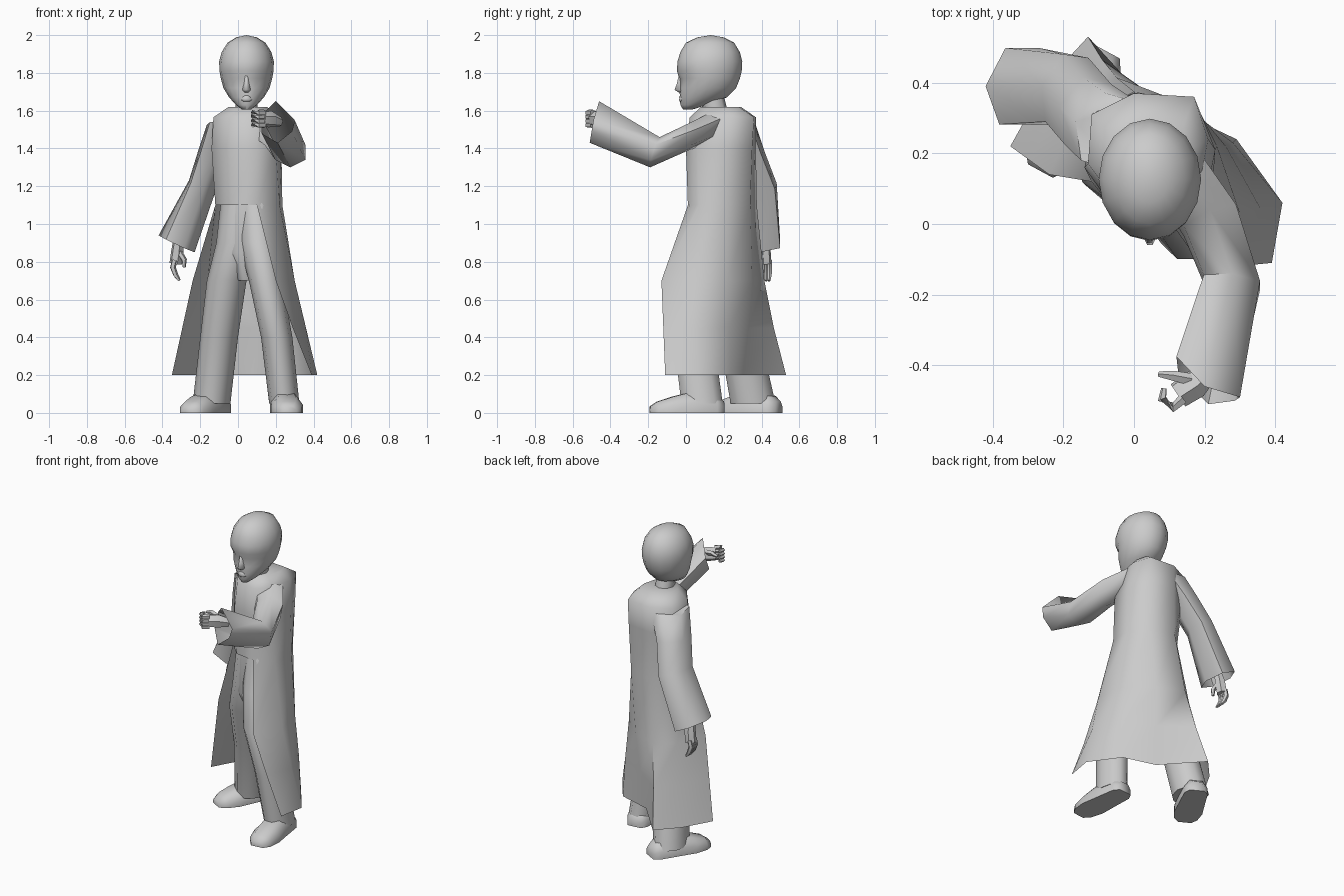
import bpy
import bmesh
from math import sin, cos, pi
from mathutils import Vector

cube = bpy.data.objects.get("Cube")
if cube:
    bpy.data.objects.remove(cube, do_unlink=True)

grey = bpy.data.materials.new("plain_grey")
grey.use_nodes = True
COLOUR = (0.6, 0.6, 0.6, 1)
grey.diffuse_color = COLOUR
grey.node_tree.nodes["Principled BSDF"].inputs["Base Color"].default_value = COLOUR


def finish(name, bm, angle=50, recalc=True):
    """Turn a bmesh into a shaded, coloured object."""
    if recalc:
        bmesh.ops.recalc_face_normals(bm, faces=bm.faces[:])
    mesh = bpy.data.meshes.new(name)
    bm.to_mesh(mesh)
    bm.free()
    mesh.materials.append(grey)
    obj = bpy.data.objects.new(name, mesh)
    bpy.context.collection.objects.link(obj)
    bpy.ops.object.select_all(action='DESELECT')
    obj.select_set(True)
    bpy.context.view_layer.objects.active = obj
    bpy.ops.object.shade_smooth_by_angle(angle=angle * pi / 180)


def add_loft(bm, rings, cap_start=True, cap_end=True):
    """Skin rings of points; rings shorter than the fullest one stay open."""
    full = max(len(r) for r in rings)
    rows = [[bm.verts.new(p) for p in r] for r in rings]
    for a, b in zip(rows, rows[1:]):
        closed = len(a) == len(b) == full
        for i in range(full if closed else min(len(a), len(b)) - 1):
            j = (i + 1) % full
            bm.faces.new((a[i], a[j], b[j], b[i]))
    if cap_start:
        bm.faces.new(rows[0][::-1])
    if cap_end:
        bm.faces.new(rows[-1])
    return rows


def ring(centre, u, v, n=6):
    """Ellipse of n points around a centre, spanned by two half axes."""
    c, u, v = Vector(centre), Vector(u), Vector(v)
    return [c + u * cos(2 * pi * i / n) + v * sin(2 * pi * i / n) for i in range(n)]


def flat_ring(x, y, z, rx, ry, n=8):
    return ring((x, y, z), (rx, 0, 0), (0, ry, 0), n)


def add_tube(bm, path, radii, n=6):
    """Tapered limb along a short path."""
    pts = [Vector(p) for p in path]
    rings = []
    for i, p in enumerate(pts):
        d = (pts[min(i + 1, len(pts) - 1)] - pts[max(i - 1, 0)]).normalized()
        side = d.orthogonal().normalized()
        rings.append(ring(p, side * radii[i], d.cross(side) * radii[i], n))
    add_loft(bm, rings)


# Long coat: open skirt below the waist, closed jacket above
coat_levels = [
    (0.2, [(.39, -.11), (.42, .06), (.29, .24), (.08, .3), (-.13, .53), (-.25, .4), (-.35, .22)]),
    (0.45, [(.29, -.12), (.36, .04), (.28, .23), (.1, .33), (-.09, .465), (-.2, .36), (-.295, .18)]),
    (0.7, [(.2, -.13), (.3, .03), (.26, .22), (.12, .35), (-.05, .415), (-.16, .32), (-.24, .14)]),
    (1.1, [(.1, .01), (.22, .07), (.235, .22), (.16, .34), (0, .375), (-.1, .28), (-.12, .12), (-.03, .03)]),
    (1.4, [(.1, 0), (.2, .06), (.23, .21), (.17, .35), (0, .37), (-.11, .32), (-.14, .16), (-.04, .02)]),
    (1.565, [(.1, .02), (.18, .09), (.21, .24), (.17, .36), (0, .37), (-.12, .31), (-.13, .17), (-.04, .05)]),
    (1.62, [(.09, .08), (.13, .12), (.155, .21), (.14, .28), (.02, .29), (-.05, .25), (-.05, .16), (0, .09)]),
]
bm = bmesh.new()
add_loft(bm, [[(x, y, z) for x, y in pts] for z, pts in coat_levels], cap_start=False)
finish("long_coat", bm, 60, recalc=False)

# Wide six-sided sleeves, open at the cuffs
sleeves = {
    "left_sleeve": [
        ring((.135, .13, 1.515), (0, .03, .09), (.07, .05, 0)),
        ring((.215, .01, 1.46), (0, .03, .085), (.085, .035, 0)),
        ring((.277, -.165, 1.38), (0, .025, .08), (.092, -.01, 0)),
        [(.2, -.46, 1.65), (.3, -.49, 1.55), (.285, -.5, 1.49),
         (.21, -.51, 1.43), (.125, -.42, 1.48), (.12, -.375, 1.57)],
    ],
    "right_sleeve": [
        ring((-.065, .26, 1.535), (-.1, .03, -.01), (.04, .11, -.01)),
        ring((-.13, .31, 1.38), (-.08, .02, .01), (.03, .11, 0)),
        ring((-.19, .38, 1.2), (-.07, .01, .03), (.03, .11, 0)),
        ring((-.325, .39, .895), (-.095, 0, .045), (.01, .125, 0)),
    ],
}
for name, rings in sleeves.items():
    bm = bmesh.new()
    add_loft(bm, rings, cap_end=False)
    finish(name, bm, 65)

# Trouser legs, joined by a pelvis
trousers = {
    "left_leg": [(.245, .085, .05, .08, .115), (.205, .04, .4, .083, .112), (.15, .01, .68, .088, .115),
                 (.11, .09, .9, .105, .13), (.09, .15, 1.13, .105, .13)],
    "right_leg": [(-.14, .355, .05, .1, .125), (-.1, .285, .4, .1, .115), (-.06, .19, .7, .105, .125),
                  (-.01, .16, .9, .105, .13), (.0, .165, 1.13, .09, .125)],
    "pelvis": [(.045, .13, .7, .05, .07), (.05, .135, .85, .14, .12), (.05, .165, 1.12, .14, .14)],
}
for name, rows in trousers.items():
    bm = bmesh.new()
    add_loft(bm, [flat_ring(*r, n=10) for r in rows])
    finish(name, bm)

# Shoes: arched sections from heel to toe (position, half width, height)
SECTIONS = [(0, .045, .06), (.1, .07, .09), (.45, .078, .11), (.7, .085, .085), (.9, .07, .06), (1, .04, .035)]


def shoe(name, heel, toe):
    heel, toe = Vector(heel), Vector(toe)
    up = Vector((0, 0, 1))
    side = (toe - heel).cross(up).normalized()
    rings = []
    for t, w, h in SECTIONS:
        c = heel.lerp(toe, t)
        outline = [(-1, 0), (1, 0), (1, .5), (.55, 1), (-.55, 1), (-1, .5)]
        rings.append([c + side * w * a + up * h * b for a, b in outline])
    bm = bmesh.new()
    add_loft(bm, rings)
    finish(name, bm, 60)


shoe("left_shoe", (.235, .2, 0), (.27, -.19, 0))
shoe("right_shoe", (-.08, .49, 0), (-.265, .15, 0))

# Neck
bm = bmesh.new()
add_loft(bm, [flat_ring(.045, .165, 1.56, .06, .065), flat_ring(.045, .13, 1.7, .055, .065)])
finish("neck", bm)

# Head: rings given as height, face depth, back depth, half width
head_levels = [(1.605, -.015, .03, .022), (1.63, -.03, .11, .055), (1.67, -.032, .215, .092),
               (1.72, -.035, .265, .122), (1.77, -.036, .285, .136), (1.81, -.048, .295, .143),
               (1.86, -.045, .298, .145), (1.91, -.03, .285, .132), (1.96, .0, .255, .1), (1.988, .06, .2, .055)]
bm = bmesh.new()
rows = add_loft(bm, [flat_ring(.045, (f + b) / 2, z, w, (b - f) / 2, 16) for z, f, b, w in head_levels])
for row, depth in zip(rows[3:5], (.004, .012)):
    for i in (10, 11, 13, 14):          # eye sockets and cheeks
        row[i].co.y += depth
crown = bmesh.ops.poke(bm, faces=[f for f in bm.faces if all(v in rows[-1] for v in f.verts)])
for v in crown["verts"]:
    v.co.z = 2.0
finish("head", bm, 60)

# Nose and lips
bm = bmesh.new()
add_loft(bm, [[(.045 - w, y + .03, z), (.045 - w / 3, y, z), (.045 + w / 3, y, z), (.045 + w, y + .03, z)]
              for z, y, w in [(1.697, -.04, .02), (1.71, -.06, .022), (1.745, -.048, .018), (1.79, -.038, .016)]])
finish("nose", bm, 80)
bm = bmesh.new()
add_loft(bm, [flat_ring(.045, -.022, z, w, d, 6)
              for z, w, d in [(1.648, .02, .012), (1.656, .03, .017), (1.664, .03, .015), (1.672, .024, .017),
                              (1.68, .014, .012)]])
finish("lips", bm, 80)

# Raised left hand: palm, loosely closed fingers and thumb
bm = bmesh.new()
add_tube(bm, [(.22, -.41, 1.54), (.17, -.455, 1.555), (.125, -.485, 1.555)], [.028, .044, .04])
for k in range(4):
    z = 1.59 - .022 * k
    add_tube(bm, [(.14, -.495, z), (.11, -.52, z), (.08, -.495, z), (.085, -.465, z)], [.016, .015, .014, .008], 5)
add_tube(bm, [(.16, -.44, 1.575), (.11, -.43, 1.585), (.07, -.425, 1.575)], [.018, .015, .008], 5)
finish("left_hand", bm)

# Lowered right hand: palm, hanging fingers and thumb
bm = bmesh.new()
add_tube(bm, [(-.315, .4, .93), (-.32, .415, .86), (-.33, .42, .79)], [.025, .034, .034])
for k in range(4):
    y = .395 + .015 * k
    add_tube(bm, [(-.335, y, .81), (-.345, y, .77), (-.33, y, .73), (-.31, y, .7)], [.016, .016, .014, .008], 5)
add_tube(bm, [(-.31, .4, .85), (-.285, .39, .81), (-.285, .39, .77)], [.016, .015, .008], 5)
finish("right_hand", bm)
